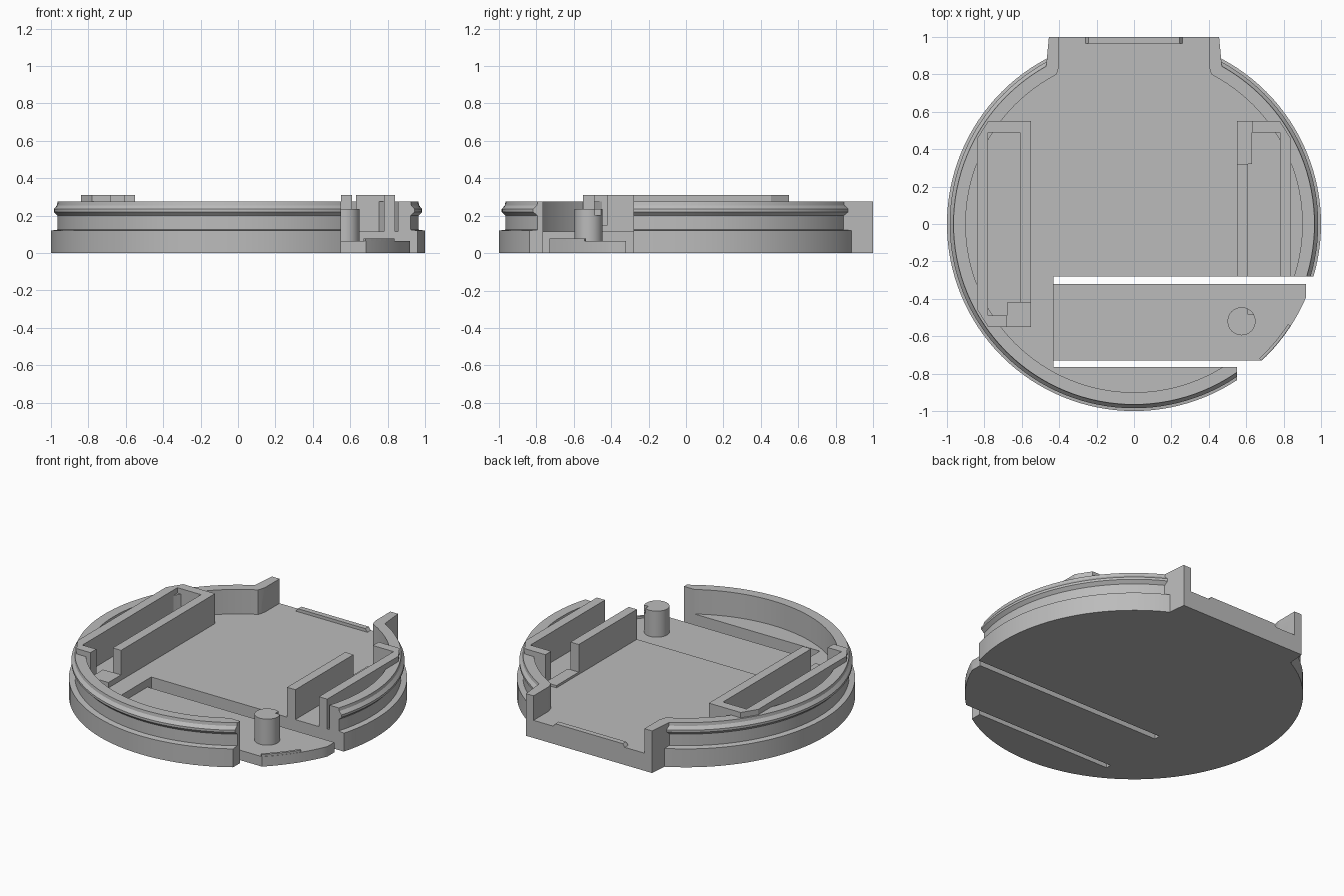
import bpy, bmesh
from math import radians, cos, sin, tau

cube = bpy.data.objects.get("Cube")
if cube:
    bpy.data.objects.remove(cube, do_unlink=True)

grey = bpy.data.materials.new("plain grey")
grey.use_nodes = True
grey.diffuse_color = (0.5, 0.5, 0.5, 1)
grey.node_tree.nodes["Principled BSDF"].inputs["Base Color"].default_value = grey.diffuse_color

FLOOR, TONGUE, RIM, WALL = 0.115, 0.065, 0.275, 0.31


def finish(bm, name):
    bmesh.ops.recalc_face_normals(bm, faces=bm.faces)
    mesh = bpy.data.meshes.new(name)
    bm.to_mesh(mesh)
    bm.free()
    mesh.materials.append(grey)
    obj = bpy.data.objects.new(name, mesh)
    bpy.context.collection.objects.link(obj)
    return obj


def prism(name, outline, z0, z1):
    bm = bmesh.new()
    face = bm.faces.new([bm.verts.new((x, y, z0)) for x, y in outline])
    top = bmesh.ops.extrude_face_region(bm, geom=[face])["geom"]
    verts = [v for v in top if isinstance(v, bmesh.types.BMVert)]
    bmesh.ops.translate(bm, verts=verts, vec=(0, 0, z1 - z0))
    return finish(bm, name)


def box(name, x0, x1, y0, y1, z0, z1):
    return prism(name, [(x0, y0), (x1, y0), (x1, y1), (x0, y1)], z0, z1)


def lathe(name, profile, steps=128):
    bm = bmesh.new()
    verts = [bm.verts.new((r, 0, z)) for r, z in profile]
    edges = [bm.edges.new(pair) for pair in zip(verts, verts[1:])]
    bmesh.ops.spin(bm, geom=verts + edges, axis=(0, 0, 1), cent=(0, 0, 0),
                   angle=tau, steps=steps, use_duplicate=False)
    bmesh.ops.remove_doubles(bm, verts=bm.verts, dist=0.0005)
    return finish(bm, name)


def combine(target, tool, operation):
    mod = target.modifiers.new("cut", "BOOLEAN")
    mod.operation, mod.object, mod.solver = operation, tool, "EXACT"
    bpy.context.view_layer.objects.active = target
    bpy.ops.object.modifier_apply(modifier=mod.name)
    bpy.data.objects.remove(tool, do_unlink=True)


def smooth(obj):
    bpy.ops.object.select_all(action="DESELECT")
    obj.select_set(True)
    bpy.context.view_layer.objects.active = obj
    bpy.ops.object.shade_smooth_by_angle(angle=radians(25))


# Round tray: floor, base step, groove and snap ridge in one profile
tray = lathe("round_tray", [
    (0, 0), (1, 0), (1, 0.12), (0.965, 0.125), (0.965, 0.2), (0.985, 0.22),
    (0.985, 0.235), (0.968, 0.255), (0.965, RIM), (0.9, RIM), (0.9, FLOOR), (0, FLOOR)])

# Square neck at the back, open in the middle
neck = prism("neck", [(-0.47, 0.84), (-0.44, 0.8), (0.44, 0.8), (0.47, 0.84),
                      (0.455, 1), (-0.455, 1)], 0, RIM)
combine(tray, neck, "UNION")
opening = prism("opening", [(-0.43, 0.76), (0.43, 0.76), (0.41, 0.81), (0.4, 0.85),
                            (0.4, 1.1), (-0.4, 1.1), (-0.4, 0.85), (-0.41, 0.81)],
                FLOOR, 0.5)
combine(tray, opening, "DIFFERENCE")

# Flexible tongue: lowered pocket, two slots, cleared rim
for cut in [(-0.43, 1.2, -0.765, -0.28, TONGUE, 0.5),
            (-0.43, 1.2, -0.32, -0.28, -0.1, 0.5),
            (-0.43, 1.2, -0.765, -0.73, -0.1, 0.5),
            (0.55, 1.2, -1.1, -0.75, -0.1, 0.5),
            (0.92, 1.2, -0.75, -0.3, -0.1, 0.5)]:
    combine(tray, box("cutter", *cut), "DIFFERENCE")
smooth(tray)

# Raised lip on the tongue edge
angles = [radians(-47 + 14 * i / 6) for i in range(7)]
lip = [(r * cos(a), r * sin(a)) for r, order in ((0.998, angles), (0.982, angles[::-1]))
       for a in order]
prism("tongue_lip", lip, 0.05, 0.078)

# Button peg with a small notch
peg = lathe("button_peg", [(0, 0.05), (0.075, 0.05), (0.075, 0.235), (0, 0.235)], 48)
combine(peg, box("notch", 0.035, 0.1, 0.035, 0.1, 0.2, 0.3), "DIFFERENCE")
peg.location = (0.575, -0.52, 0)
smooth(peg)

# Left and right pockets: tall walls with a gap at one corner
BASE = 0.1
prism("right_pocket_wall", [
    (0.84, -0.28), (0.84, 0.455), (0.78, 0.55), (0.63, 0.55), (0.63, 0.49),
    (0.78, 0.49), (0.78, -0.28)], BASE, WALL)
box("right_pocket_inner_wall", 0.55, 0.61, -0.28, 0.32, BASE, WALL)
box("right_pocket_ledge", 0.55, 0.63, 0.32, 0.55, BASE, 0.13)
prism("left_pocket_wall", [
    (-0.78, -0.55), (-0.84, -0.455), (-0.84, 0.455), (-0.78, 0.55), (-0.55, 0.55),
    (-0.55, -0.42), (-0.61, -0.42), (-0.61, 0.49), (-0.78, 0.49), (-0.78, -0.49),
    (-0.68, -0.49), (-0.68, -0.55)], BASE, WALL)
box("left_pocket_ledge", -0.68, -0.55, -0.55, -0.42, BASE, 0.15)

# Low catch on the back edge, with sloping ends
catch = prism("back_catch", [(-0.27, 0.965), (0.27, 0.965), (0.27, 1), (-0.27, 1)],
              BASE, FLOOR + 0.02)
for v in catch.data.vertices:
    if v.co.z > FLOOR:
        v.co.x *= 0.9
